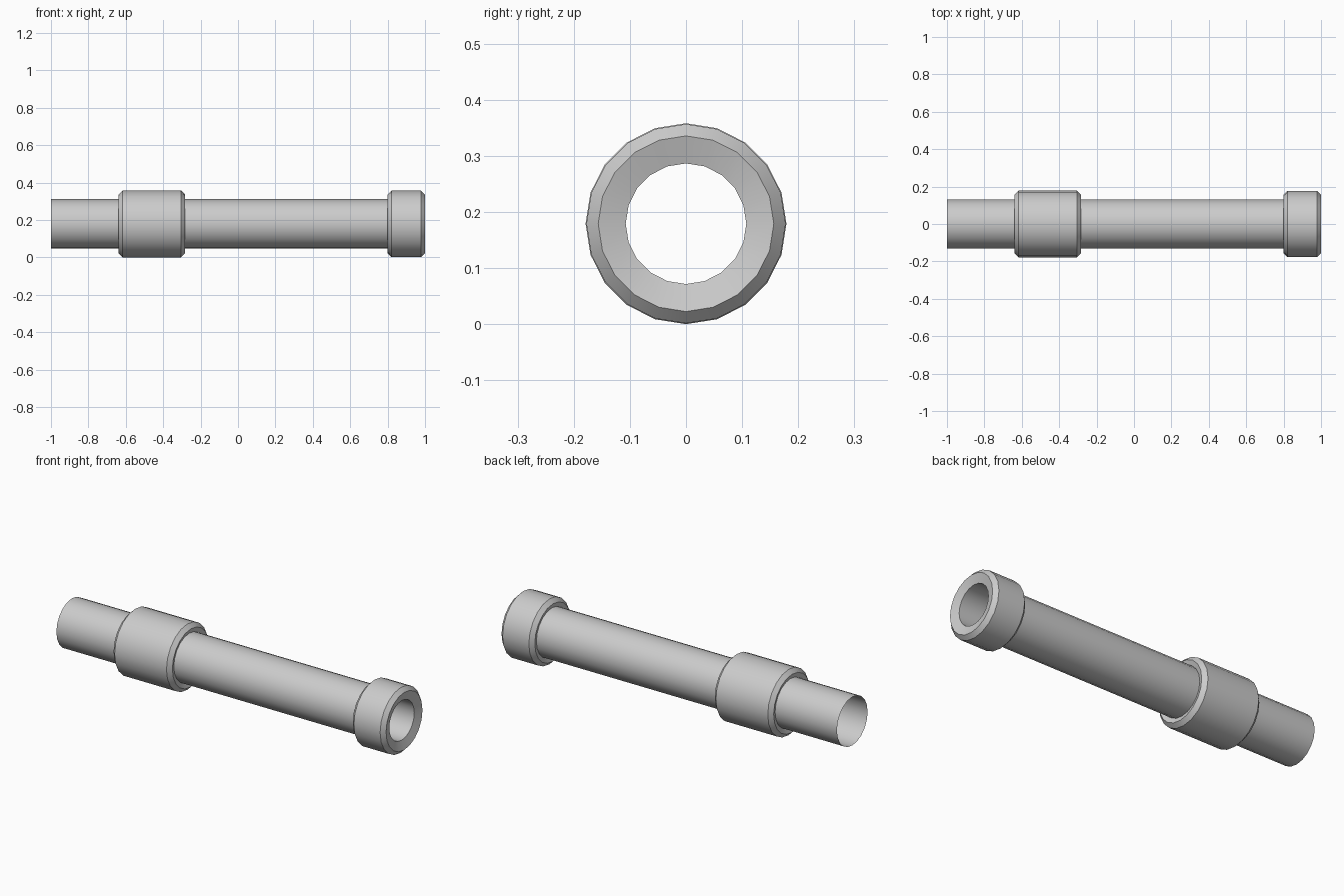
import bpy
import math

if "Cube" in bpy.data.objects:
    bpy.data.objects.remove(bpy.data.objects["Cube"])

SIDES = 20
AXIS_Z = 0.179


def lathe(name, profile, closed):
    """Spin (x, radius) points about the long axis."""
    n = len(profile)
    verts = [(x, r * math.sin(2 * math.pi * i / SIDES),
              AXIS_Z + r * math.cos(2 * math.pi * i / SIDES))
             for i in range(SIDES) for x, r in profile]
    faces = []
    for i in range(SIDES):
        a, b = i * n, (i + 1) % SIDES * n
        for j in range(n if closed else n - 1):
            k = (j + 1) % n
            faces.append((a + j, b + j, b + k, a + k))
    mesh = bpy.data.meshes.new(name)
    mesh.from_pydata(verts, [], faces)
    ob = bpy.data.objects.new(name, mesh)
    bpy.context.collection.objects.link(ob)
    bpy.context.view_layer.objects.active = ob
    ob.select_set(True)
    bpy.ops.object.shade_smooth_by_angle(angle=math.radians(30))
    ob.select_set(False)
    return ob


def band(x0, x1, r, inner, dish):
    """Chamfered ring section with slightly dished end faces."""
    c = 0.021
    return [(x0 + dish, inner), (x0, r - c), (x0 + c, r),
            (x1 - c, r), (x1, r - c), (x1 - dish, inner)]


# Thin open pipe
lathe("pipe", [(-1, 0.132), (0.97, 0.132)], False)

# Wide sleeve around the pipe
lathe("sleeve", band(-0.638, -0.284, 0.179, 0.131, 0.01), False)

# End ring with a smaller bore
lathe("end_ring", band(0.8, 1.0, 0.1775, 0.1075, 0.015), True)
